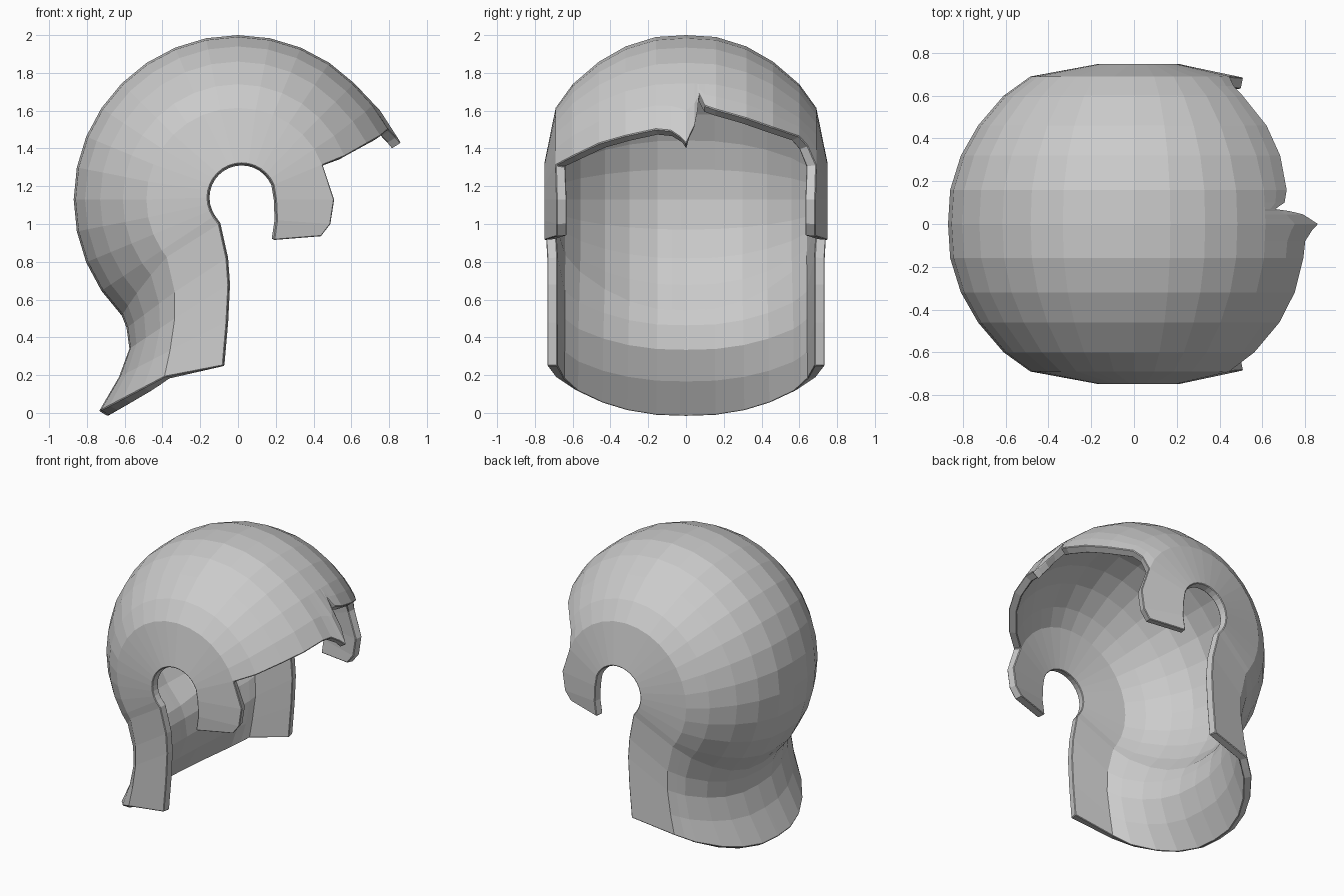
import bpy, bmesh
from math import sin, cos, radians

if "Cube" in bpy.data.objects:
    bpy.data.objects.remove(bpy.data.objects["Cube"])

CZ = 1.13                                   # centre height of the dome
RINGS = [(0, .87), (.16, .86), (.32, .81), (.46, .73), (.6, .61), (.69, .485)]
R_SIDE, R_MID = .485, .87

# Front rim: (y, angle up from the +x axis), with a torn notch beside the centre
RIM = [(-.69, 22), (-.6, 22), (-.46, 23.4), (-.32, 24), (-.16, 25), (-.08, 24.3),
       (-.03, 21.5), (0, 19), (.02, 22), (.045, 26), (.06, 32), (.07, 40), (.1, 35),
       (.16, 33.5), (.32, 32), (.46, 31.4), (.6, 33), (.645, 31), (.69, 22)]
FLARE = {-.03: 1.035, 0: 1.05, .02: 1.035, .045: 1.02}

# Neck guard profiles in x,z: back centre, side crease, front edge
NECK_MID = [(-.59, .45), (-.575, .34), (-.63, .19), (-.735, .01)]
NECK_SIDE = [(-.335, .64), (-.335, .5), (-.36, .33), (-.39, .19)]
NECK_EDGE = [(-.06, .82), (-.05, .68), (-.06, .48), (-.08, .25)]
# Cheek guard profiles in x,z, from bottom up: outer edge, ear edge
CHEEK_OUT = [(.44, .935), (.49, 1.0), (.51, 1.13)]
CHEEK_IN = [(.19, .915), (.205, 1.02), (.2, 1.13)]


def radius(y):
    y = abs(y)
    for (a, ra), (b, rb) in zip(RINGS, RINGS[1:]):
        if y <= b:
            return ra + (rb - ra) * (y - a) / (b - a)
    return R_SIDE


def polar(r, deg, y, cx=0, cz=CZ):
    a = radians(deg)
    return (cx + r * cos(a), y, cz + r * sin(a))


ARC = [45 + 11.25 * k for k in range(16)]


def shell_column(y, rim):
    """One strip running from the brow, over the dome and down the neck."""
    r = radius(y)
    w = (r - R_SIDE) / (R_MID - R_SIDE)
    flare = FLARE.get(y, 1.02 if -.5 < y < 0 else 1)
    pts = [polar(r * flare, rim, y),
           polar(r * (1 + (flare - 1) * .4), (rim + 45) / 2, y)]
    pts += [polar(r, a, y) for a in ARC]
    pts.append(polar(r, 219 + 6 * w, y))
    pts += [(s[0] + (m[0] - s[0]) * w, y, s[1] + (m[1] - s[1]) * w)
            for m, s in zip(NECK_MID, NECK_SIDE)]
    return pts


def ear_column(side):
    """Strip around the ear opening and down the front edge of the neck."""
    pts = [polar(.18, a, side * .75, .02, 1.14) for a in [22, 33.5] + ARC]
    pts.append((-.1, side * .745, 1.0))
    return pts + [(x, side * .735, z) for x, z in NECK_EDGE]


def add_grid(bm, cols):
    vs = [[bm.verts.new(p) for p in c] for c in cols]
    for a, b in zip(vs, vs[1:]):
        for i in range(len(a) - 1):
            bm.faces.new((a[i], b[i], b[i + 1], a[i + 1]))


bm = bmesh.new()
# Dome, ear plates and neck guard
cols = [ear_column(-1)] + [shell_column(y, a) for y, a in RIM] + [ear_column(1)]
add_grid(bm, cols)
# Cheek guards
for side in (-1, 1):
    j = 0 if side < 0 else -1
    k = 1 if side < 0 else -2
    inner = [(x, side * .75, z) for x, z in CHEEK_IN] + [cols[j][0]]
    outer = [(x, side * .685, z) for x, z in CHEEK_OUT] + [cols[k][0]]
    add_grid(bm, [inner, outer] if side < 0 else [outer, inner])
bmesh.ops.remove_doubles(bm, verts=bm.verts, dist=.0005)

mesh = bpy.data.meshes.new("helmet_shell")
bm.to_mesh(mesh)
bm.free()
helmet = bpy.data.objects.new("helmet_shell", mesh)
bpy.context.collection.objects.link(helmet)

# Wall thickness and chamfered rim
solid = helmet.modifiers.new("thickness", 'SOLIDIFY')
solid.thickness = .055
solid.offset = -1
bevel = helmet.modifiers.new("rim_chamfer", 'BEVEL')
bevel.width = .014
bevel.segments = 1
bevel.limit_method = 'ANGLE'
bevel.angle_limit = radians(60)
